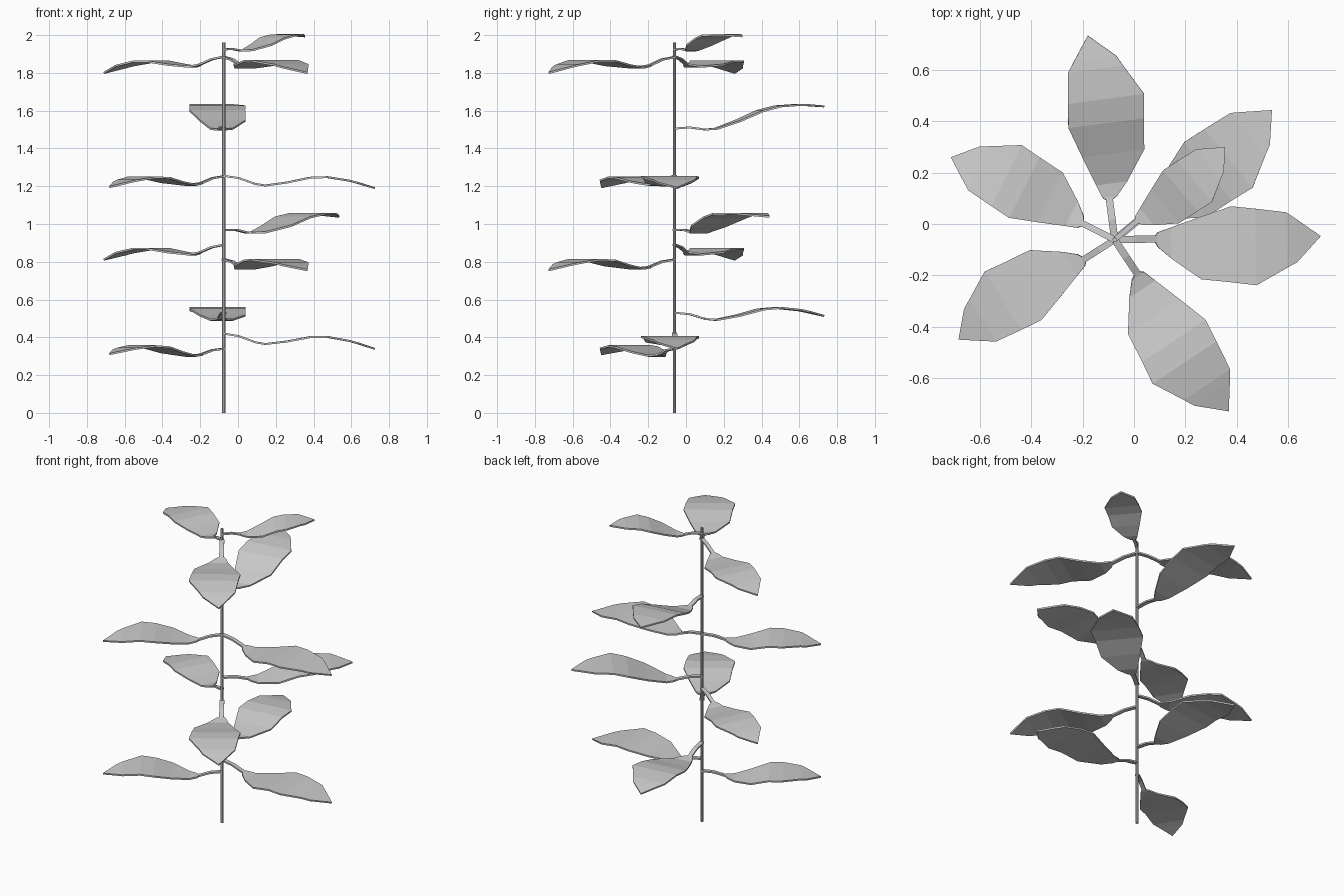
import bpy, math
from mathutils import Matrix

STEM_X, STEM_Y = -0.075, -0.061

# Leaf stations: distance along leaf, left half width, right half width, height of the wave
STATIONS = [
    (0.000, 0.014, 0.014, 0.000),
    (0.080, 0.014, 0.014, -0.012),
    (0.158, 0.014, 0.014, -0.040),
    (0.168, 0.026, 0.032, -0.043),
    (0.220, 0.044, 0.078, -0.051),
    (0.335, 0.083, 0.160, -0.035),
    (0.455, 0.122, 0.174, -0.010),
    (0.548, 0.111, 0.187, -0.007),
    (0.667, 0.095, 0.121, -0.026),
    (0.707, 0.067, 0.100, -0.037),
]
TIP = (0.80, 0.0, -0.065)


def make_leaf(name, z, angle, scale, slope):
    """One thin, wavy leaf with its stalk, growing from the stem."""
    verts, faces = [], []
    for s, left, right, h in STATIONS:
        verts += [(s, -right, h), (s, left, h)]
    verts.append(TIP)
    n = len(STATIONS)
    for i in range(n - 1):
        a = 2 * i
        faces.append((a, a + 2, a + 3, a + 1))
    faces.append((2 * n - 2, 2 * n, 2 * n - 1))
    # scale the leaf, then tilt it up or down along its length
    verts = [(x * scale, y * scale, (h + slope * x) * scale) for x, y, h in verts]
    mesh = bpy.data.meshes.new(name)
    mesh.from_pydata(verts, [], faces)
    mesh.transform(Matrix.Rotation(math.radians(angle), 4, 'Z'))
    obj = bpy.data.objects.new(name, mesh)
    obj.location = (STEM_X, STEM_Y, z)
    bpy.context.collection.objects.link(obj)
    mod = obj.modifiers.new("thickness", 'SOLIDIFY')
    mod.thickness = 0.010
    mod.offset = 0
    return obj


# Stem
bpy.ops.mesh.primitive_cylinder_add(vertices=8, radius=0.009, depth=1.96,
                                    location=(STEM_X, STEM_Y, 0.98))
bpy.context.object.name = "stem"

# Leaves: height on stem, direction, size, tilt
LEAVES = [
    (0.340, 212.6, 0.90, 0.04),
    (0.420, 1.0, 1.00, -0.02),
    (0.530, 97.5, 1.00, 0.06),
    (0.812, -56.4, 1.00, 0.01),
    (0.890, 153.3, 0.89, -0.03),
    (0.968, 39.5, 0.99, 0.17),
    (1.253, 212.6, 0.90, 0.00),
    (1.255, 1.0, 1.00, 0.00),
    (1.505, 97.5, 1.00, 0.228),
    (1.884, -56.4, 1.00, -0.025),
    (1.886, 153.3, 0.89, -0.04),
    (1.924, 40.0, 0.70, 0.205),
]
for i, leaf in enumerate(LEAVES):
    make_leaf(f"leaf_{i + 1}", *leaf)
